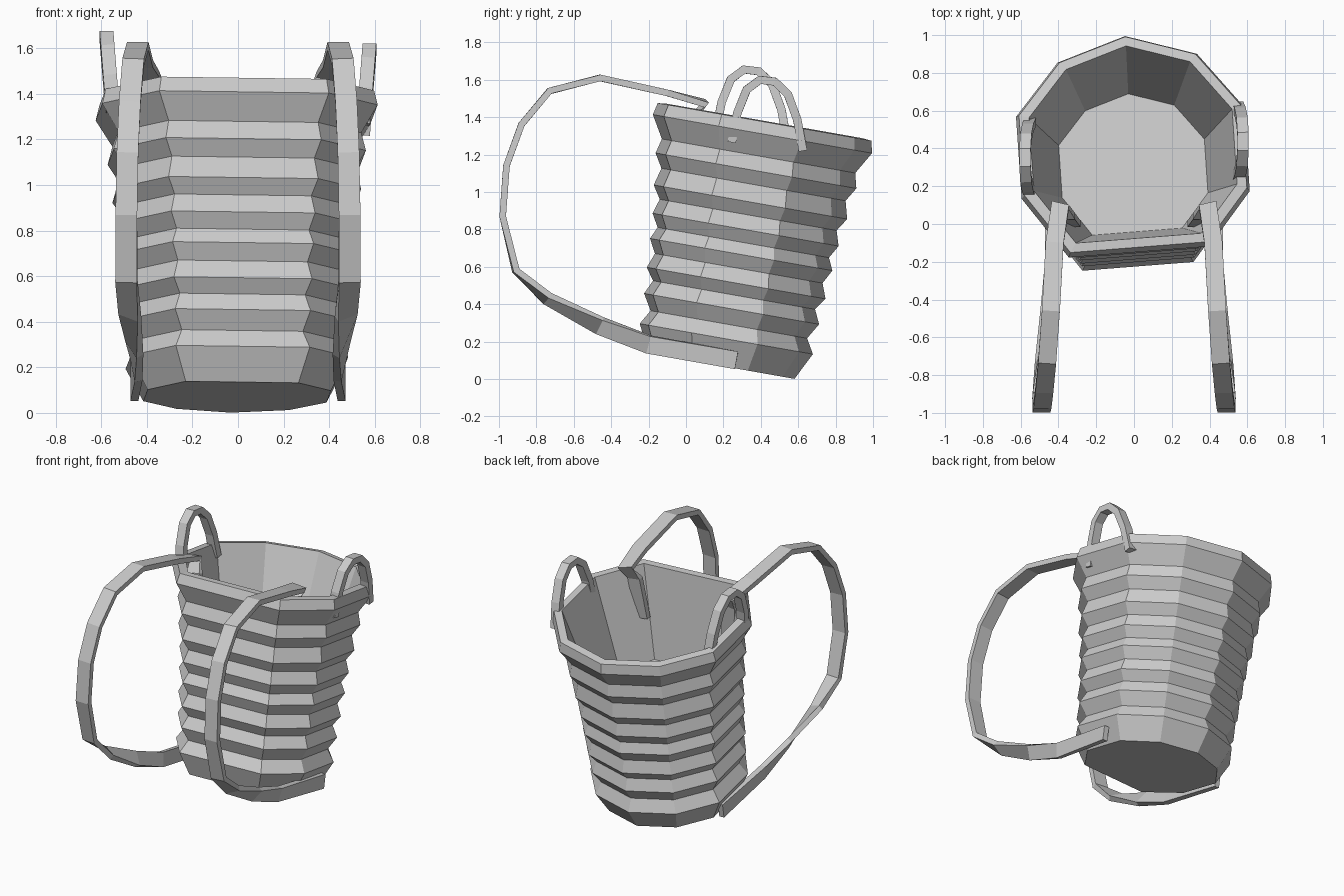
import bpy, bmesh, math
from mathutils import Vector, Matrix

cube = bpy.data.objects.get("Cube")
if cube:
    bpy.data.objects.remove(cube)

GREY = (0.6, 0.6, 0.6, 1)
mat = bpy.data.materials.new("plain grey")
mat.use_nodes = True
mat.diffuse_color = GREY
mat.node_tree.nodes["Principled BSDF"].inputs["Base Color"].default_value = GREY


def skin(name, rings, matrix=None):
    """Join a row of equal rings with quads and cap both ends."""
    bm = bmesh.new()
    loops = [[bm.verts.new(p) for p in ring] for ring in rings]
    for a, b in zip(loops, loops[1:]):
        for i in range(len(a)):
            j = (i + 1) % len(a)
            bm.faces.new((a[i], a[j], b[j], b[i]))
    bm.faces.new(loops[0])
    bm.faces.new(loops[-1])
    bmesh.ops.recalc_face_normals(bm, faces=bm.faces)
    mesh = bpy.data.meshes.new(name)
    bm.to_mesh(mesh)
    bm.free()
    mesh.materials.append(mat)
    obj = bpy.data.objects.new(name, mesh)
    if matrix:
        obj.matrix_world = matrix
    bpy.context.collection.objects.link(obj)
    return obj


def ribbon(name, path, widths, width, thick):
    """Sweep a flat strip along a path, with a width direction at each point."""
    pts = [Vector(p) for p in path]
    rings = []
    for i, p in enumerate(pts):
        t = (pts[min(i + 1, len(pts) - 1)] - pts[max(i - 1, 0)]).normalized()
        w = Vector(widths[i])
        w = (w - t * w.dot(t)).normalized() * width / 2
        n = t.cross(w).normalized() * thick / 2
        rings.append([p + w + n, p - w + n, p - w - n, p + w - n])
    return skin(name, rings)


# Basket: nine-sided plan with a wide flat front, leaning backwards
plan = [(-.08, 1), (.56, .84), (.98, .36), (1.03, -.4), (.67, -.9),
        (-.58, -1), (-1, -.47), (-1.05, .27), (-.68, .76)]
# Ribbed outside from the base up, then over the rim and down to the floor
profile = [(0, .396), (.147, .47), (.225, .425), (.31, .475), (.385, .44),
           (.45, .485), (.53, .455), (.605, .495), (.67, .465), (.74, .505),
           (.82, .48), (.89, .525), (.985, .50), (1.06, .545), (1.14, .525),
           (1.26, .595), (1.325, .58), (1.33, .53), (.72, .38)]
lean = Matrix.Translation((0, .19, .07)) @ Matrix.Rotation(math.radians(-10), 4, 'X')
skin("basket", [[(x * r, y * r, h) for x, y in plan] for h, r in profile], lean)

# Carrying handles on the rim
arch = [(-.19, -.1), (-.16, .06), (-.11, .19), (-.04, .25),
        (.04, .25), (.11, .19), (.16, .06), (.19, -.1)]
for name, x, y, z in (("left_handle", .565, .435, 1.345), ("right_handle", -.565, .35, 1.4)):
    side = math.copysign(1, x)
    path = [(x + side * .08 * (v - .1), y + u, z + v - .12 * u) for u, v in arch]
    ribbon(name, path, [(1, 0, 0)] * len(path), .06, .045)

# Shoulder straps: tucked inside the rim, looping forward, twisting flat to the side
path = [(.33, .0, 1.12), (.36, .04, 1.4), (.39, .1, 1.475), (.42, -.1, 1.53),
        (.44, -.46, 1.61), (.46, -.73, 1.54), (.475, -.88, 1.36),
        (.485, -.96, 1.14), (.49, -.98, .87), (.49, -.91, .58),
        (.475, -.74, .43), (.455, -.46, .285), (.445, -.2, .185), (.455, .27, .1)]
twist = [0] * 9 + [10, 30, 60, 80, 90]
for name, side in (("left_strap", 1), ("right_strap", -1)):
    widths = [(side * math.cos(math.radians(a)), 0, math.sin(math.radians(a))) for a in twist]
    ribbon(name, [(side * x, y, z) for x, y, z in path], widths, .095, .035)
